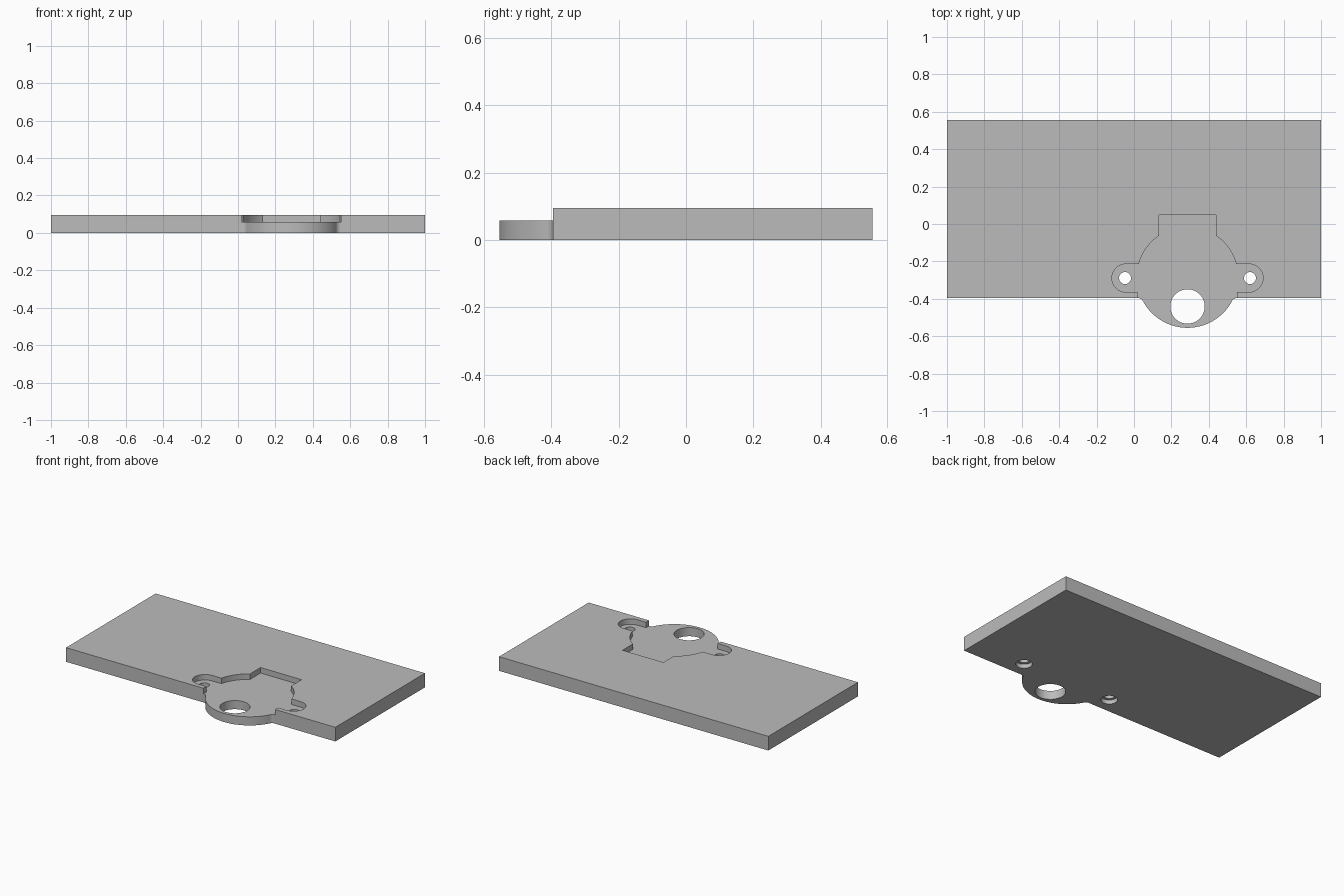
import bpy, bmesh
from math import cos, sin, pi, radians, sqrt, asin, atan2, degrees

if "Cube" in bpy.data.objects:
    bpy.data.objects.remove(bpy.data.objects["Cube"], do_unlink=True)

# Main sizes
CX, CY, R = 0.286, -0.285, 0.27      # round seat
FRONT, BACK = -0.396, 0.555          # plate edges
THICK, FLOOR = 0.095, 0.058          # plate top and pocket floor
EAR_X, EAR_Y, EAR_R = 0.329, -0.289, 0.075

grey = bpy.data.materials.new("light_grey")
grey.use_nodes = True
grey.diffuse_color = (0.5, 0.5, 0.5, 1)
grey.node_tree.nodes["Principled BSDF"].inputs["Base Color"].default_value = (0.5, 0.5, 0.5, 1)


def arc(x, y, r, start, end, n):
    """Points along an arc, angles in degrees."""
    angles = [radians(start + (end - start) * i / n) for i in range(n + 1)]
    return [(x + r * cos(a), y + r * sin(a)) for a in angles]


def mirrored(half):
    """Left half of an outline, made from the right half about the seat axis."""
    return [(2 * CX - x, y) for x, y in reversed(half)]


def prism(name, outline, z0, z1):
    bm = bmesh.new()
    face = bm.faces.new([bm.verts.new((x, y, z0)) for x, y in outline])
    top = bmesh.ops.extrude_face_region(bm, geom=[face])["geom"]
    verts = [g for g in top if isinstance(g, bmesh.types.BMVert)]
    bmesh.ops.translate(bm, verts=verts, vec=(0, 0, z1 - z0))
    bmesh.ops.recalc_face_normals(bm, faces=bm.faces)
    mesh = bpy.data.meshes.new(name)
    bm.to_mesh(mesh)
    bm.free()
    obj = bpy.data.objects.new(name, mesh)
    bpy.context.collection.objects.link(obj)
    mesh.materials.append(grey)
    return obj


def cylinder(name, x, y, r, z0, z1):
    return prism(name, arc(x, y, r, 0, 360, 48)[:-1], z0, z1)


# Plate outline with the round lip blended into the front edge by fillets
fillet = 0.0294
drop = CY - FRONT + fillet
reach = sqrt((R + fillet) ** 2 - drop ** 2)
tangent = degrees(asin(drop / (R + fillet)))
lip = arc(CX, CY, R, -90, -tangent, 24)[1:]
lip += arc(CX + reach, FRONT - fillet, fillet, 180 - tangent, 90, 8)[1:]
corners = [(1, FRONT), (1, BACK), (-1, BACK), (-1, FRONT)]
plate = prism("mounting_plate",
              [(CX, CY - R)] + lip + corners + mirrored(lip), 0, THICK)

# Pocket outline: notch, round seat, screw ears and open front
notch = 0.152
ear_top = EAR_Y + EAR_R
a0 = degrees(atan2(sqrt(R * R - notch * notch), notch))
a1 = degrees(asin((ear_top - CY) / R))
half = [(CX + notch, 0.048)] + arc(CX, CY, R, a0, a1, 16)
half += arc(CX + EAR_X, EAR_Y, EAR_R, 90, -90, 28)
half += [(CX + 0.266, EAR_Y - EAR_R), (CX + 0.266, -0.7)]
cutters = [prism("pocket_cutter", half + mirrored(half), FLOOR, 0.2)]

# Cable hole, screw holes and their recesses underneath
cutters.append(cylinder("cable_hole_cutter", CX, -0.441, 0.092, -0.1, 0.2))
for side in (-1, 1):
    x = CX + side * 0.334
    cutters.append(cylinder("screw_recess_cutter", x, EAR_Y, 0.05, -0.1, 0.028))
    cutters.append(cylinder("screw_hole_cutter", x, EAR_Y, 0.032, -0.1, 0.2))

for cutter in cutters:
    cutter.hide_render = True
    mod = plate.modifiers.new(cutter.name, "BOOLEAN")
    mod.operation = "DIFFERENCE"
    mod.solver = "EXACT"
    mod.object = cutter

# Bake the cuts and drop the cutters
bpy.context.view_layer.update()
graph = bpy.context.evaluated_depsgraph_get()
result = bpy.data.meshes.new_from_object(plate.evaluated_get(graph))
plate.modifiers.clear()
plate.data = result
result.materials.clear()
result.materials.append(grey)
for cutter in cutters:
    bpy.data.objects.remove(cutter, do_unlink=True)

# Smooth the round walls, keep the edges crisp
bpy.ops.object.select_all(action="DESELECT")
plate.select_set(True)
bpy.context.view_layer.objects.active = plate
bpy.ops.object.shade_smooth_by_angle(angle=radians(30))
